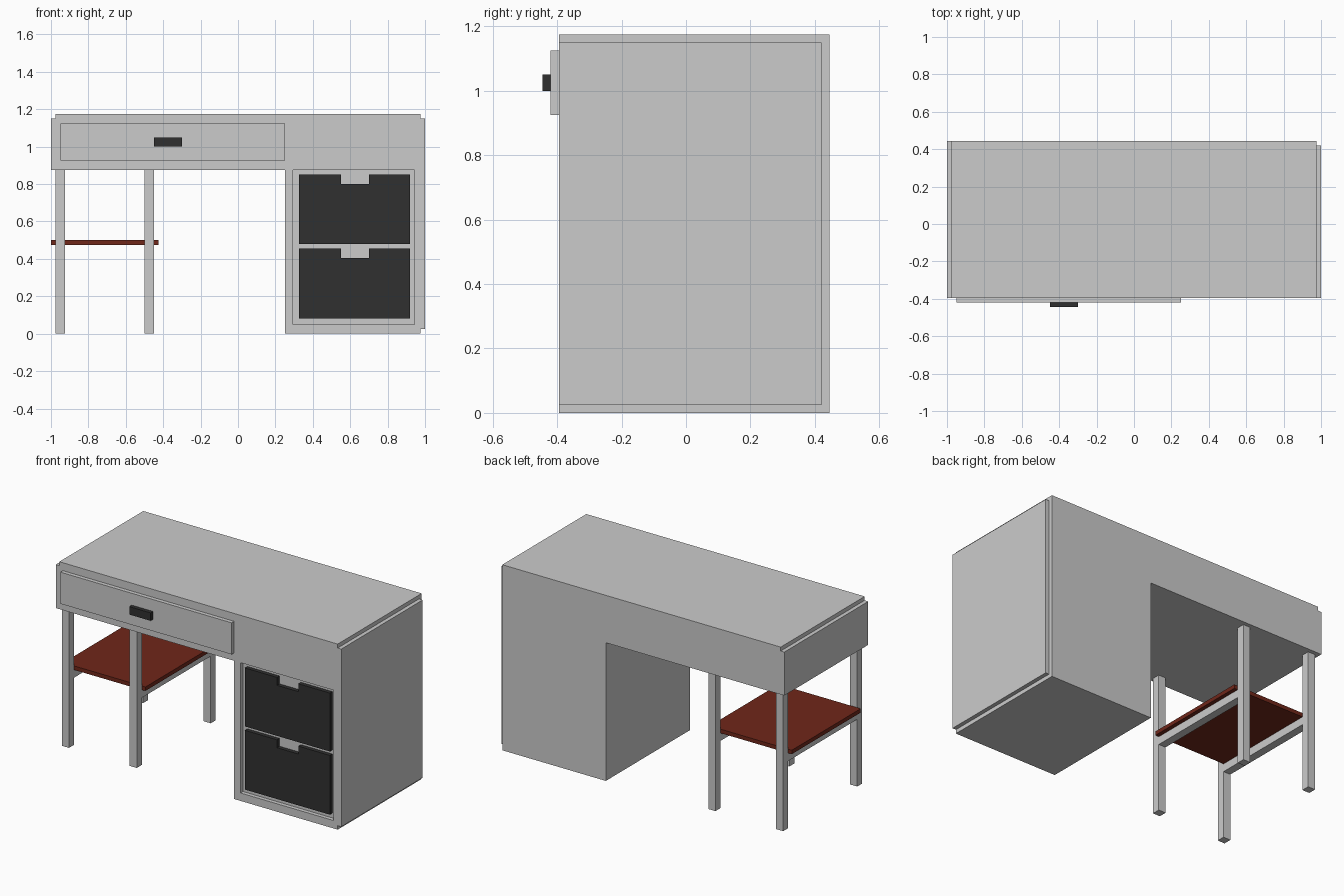
import bpy, bmesh

if "Cube" in bpy.data.objects:
    bpy.data.objects.remove(bpy.data.objects["Cube"])

def material(name, rgb):
    m = bpy.data.materials.new(name)
    m.diffuse_color = (*rgb, 1)
    m.use_nodes = True
    m.node_tree.nodes["Principled BSDF"].inputs["Base Color"].default_value = m.diffuse_color
    return m

BLACK = material("black", (0.03, 0.03, 0.03))
RED = material("dark_red_wood", (0.16, 0.02, 0.01))

def extrude(name, profile, y0, y1, mat=None):
    """Extrude an (x, z) outline along y."""
    bm = bmesh.new()
    face = bm.faces.new([bm.verts.new((x, y0, z)) for x, z in profile])
    out = bmesh.ops.extrude_face_region(bm, geom=[face])
    for v in out["geom"]:
        if isinstance(v, bmesh.types.BMVert):
            v.co.y = y1
    bmesh.ops.recalc_face_normals(bm, faces=bm.faces)
    me = bpy.data.meshes.new(name)
    bm.to_mesh(me)
    bm.free()
    ob = bpy.data.objects.new(name, me)
    bpy.context.collection.objects.link(ob)
    if mat:
        me.materials.append(mat)
    return ob

def box(name, x0, x1, y0, y1, z0, z1, mat=None):
    return extrude(name, [(x0, z0), (x1, z0), (x1, z1), (x0, z1)], y0, y1, mat)

FRONT, BACK, T = -0.395, 0.445, 0.025

# Desk body: top section with stepped left end and drawer pedestal
body = extrude("desk_body", [(-1, 0.875), (0.25, 0.875), (0.25, 0), (0.975, 0),
                             (0.975, 1.175), (-0.975, 1.175), (-0.975, 1.15),
                             (-1, 1.15)], FRONT, BACK)

# Shallow recess around the pedestal drawers
cutter = box("recess_cutter", 0.295, 0.945, FRONT - 0.1, FRONT + T, 0.05, 0.875)
cutter.hide_render = True
cutter.hide_viewport = True
cut = body.modifiers.new("recess", 'BOOLEAN')
cut.operation = 'DIFFERENCE'
cut.solver = 'EXACT'
cut.object = cutter

# Right side panel
box("right_side_panel", 0.975, 1, FRONT, 0.42, 0.025, 1.15)

# Wide drawer and its handle
box("wide_drawer_front", -0.95, 0.25, FRONT - T, FRONT, 0.925, 1.125)
box("wide_drawer_handle", -0.45, -0.30, FRONT - 2 * T, FRONT - T, 1.0, 1.05, BLACK)

# Pedestal drawers with finger notches
for name, z0, z1 in (("lower_drawer_front", 0.08, 0.455),
                     ("upper_drawer_front", 0.48, 0.85)):
    extrude(name, [(0.325, z0), (0.92, z0), (0.92, z1), (0.70, z1),
                   (0.70, z1 - 0.05), (0.55, z1 - 0.05), (0.55, z1), (0.325, z1)],
            FRONT, FRONT + T, BLACK)

# Legs with a shelf rail between each front and back pair
for side, x in (("left", -0.975), ("inner", -0.5)):
    for end, y in (("front", -0.37), ("back", 0.37)):
        box(f"{end}_{side}_leg", x, x + 0.05, y, y + 0.05, 0, 0.875)
    box(f"{side}_shelf_rail", x, x + 0.05, -0.32, 0.37, 0.425, 0.475)

# Shelf
box("shelf", -1, -0.425, -0.32, 0.37, 0.475, 0.5, RED)
